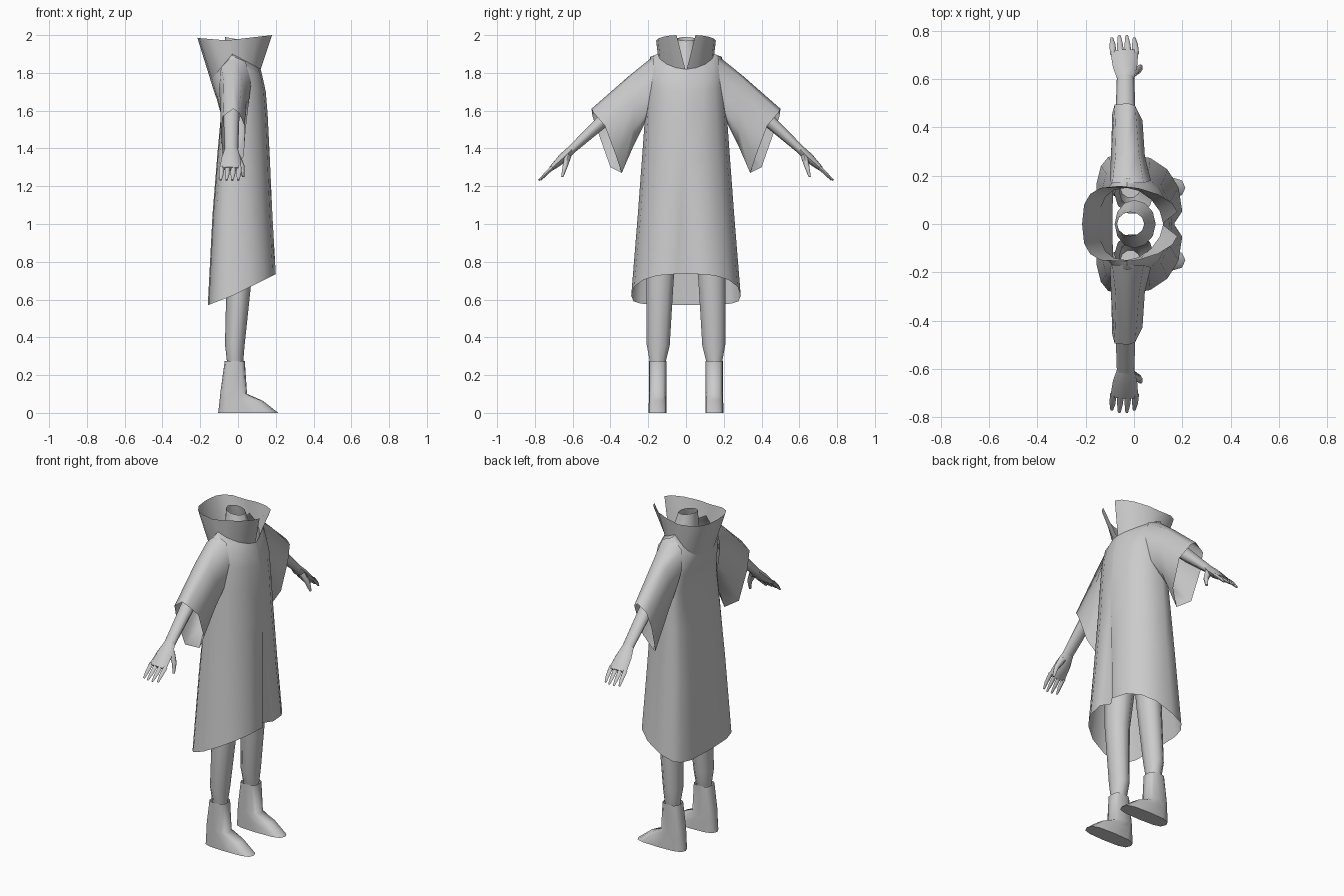
import bpy, math
from mathutils import Vector

cube = bpy.data.objects.get("Cube")
if cube:
    bpy.data.objects.remove(cube, do_unlink=True)

grey = bpy.data.materials.new("plain grey")
grey.use_nodes = True
GREY = (0.6, 0.6, 0.6, 1)
grey.diffuse_color = GREY
grey.node_tree.nodes["Principled BSDF"].inputs["Base Color"].default_value = GREY


def loft(name, rings, closed=True, end_cap=False, angle=60):
    """Skin a list of equal point rings, mirrored across the y = 0 plane."""
    n = len(rings[0])
    faces = []
    for r in range(len(rings) - 1):
        for i in range(n if closed else n - 1):
            j = (i + 1) % n
            faces.append((r * n + i, r * n + j, r * n + n + j, r * n + n + i))
    if end_cap:
        faces.append(tuple(range((len(rings) - 1) * n, len(rings) * n)))
    mesh = bpy.data.meshes.new(name)
    mesh.from_pydata([tuple(p) for ring in rings for p in ring], [], faces)
    mesh.materials.append(grey)
    obj = bpy.data.objects.new(name, mesh)
    bpy.context.collection.objects.link(obj)
    mirror = obj.modifiers.new("Mirror", "MIRROR")
    mirror.use_axis = (False, True, False)
    mirror.merge_threshold = 0.002
    bpy.context.view_layer.objects.active = obj
    for other in bpy.context.selected_objects:
        other.select_set(False)
    obj.select_set(True)
    bpy.ops.object.shade_smooth_by_angle(angle=math.radians(angle))
    return obj


def spow(v, p):
    return math.copysign(abs(v) ** p, v)


def half_ring(front, side, back, gap=0.004, fold=0, pf=0.9, pb=0.55, steps=8):
    """Half cross-section from front centre to back centre.
    front and back are (x, z); side is (x, y, z). The first point is a pleat
    pushed in by fold, and the front edge starts at y = gap."""
    pts = [(front[0] - fold, 0, front[1])]
    for i in range(steps + 1):
        t = math.pi * i / steps
        at_front = i < steps / 2
        p = pf if at_front else pb
        w, s = abs(math.cos(t)) ** p, abs(math.sin(t)) ** p
        end = front if at_front else back
        g = gap if at_front else 0
        y = 0 if i == steps else g + (side[1] - g) * s
        pts.append((side[0] + (end[0] - side[0]) * w, y,
                    side[2] + (end[1] - side[2]) * w))
    return pts


def tube(name, stations, sides=8, end_cap=True):
    """Tube through (centre, x radius, cross radius) stations."""
    mids = [Vector(s[0]) for s in stations]
    rings = []
    for k, (c, a, b) in enumerate(stations):
        d = (mids[min(k + 1, len(mids) - 1)] - mids[max(k - 1, 0)]).normalized()
        u = Vector((1, 0, 0))
        u = (u - d * u.dot(d)).normalized()
        v = d.cross(u)
        rings.append([mids[k] + u * a * math.cos(2 * math.pi * i / sides)
                      + v * b * math.sin(2 * math.pi * i / sides) for i in range(sides)])
    return loft(name, rings, True, end_cap)


# Robe body: flat back, tilted hem, front pleat, sloping shoulders
neckline = half_ring((0.12, 1.82), (-0.03, 0.15, 1.9), (-0.145, 1.76), pf=1.15, pb=0.8)
robe = [
    half_ring((0.2, 0.735), (-0.03, 0.29, 0.62), (-0.16, 0.57), 0.052, 0.035),
    half_ring((0.182, 1.05), (-0.02, 0.255, 1.05), (-0.135, 1.05), 0.027, 0.018),
    half_ring((0.168, 1.36), (-0.02, 0.232, 1.36), (-0.11, 1.36)),
    half_ring((0.157, 1.58), (-0.02, 0.217, 1.57), (-0.09, 1.58)),
    half_ring((0.147, 1.7), (-0.02, 0.207, 1.75), (-0.112, 1.66), pb=0.65),
    half_ring((0.132, 1.77), (-0.03, 0.19, 1.885), (-0.13, 1.71), pb=0.7),
    neckline,
]
loft("robe_body", robe, closed=False, angle=75)

# Flared collar, open in a V at the front
collar_top = half_ring((0.18, 2.0), (-0.06, 0.158, 1.972), (-0.215, 1.985), 0.05,
                       pf=1.15, pb=0.7)
loft("collar", [neckline[1:], collar_top[1:]], closed=False)

# Wide sleeves: shoulder, upper arm and drooping cuff; rings run from the top via the front
sleeve = [
    [(-0.03, 0.17, 1.89), (0.04, 0.17, 1.86), (0.07, 0.18, 1.75),
     (0.05, 0.205, 1.6), (-0.03, 0.215, 1.54), (-0.075, 0.2, 1.6),
     (-0.1, 0.18, 1.72), (-0.09, 0.17, 1.83)],
    [(-0.03, 0.3, 1.785), (0.02, 0.3, 1.765), (0.045, 0.28, 1.66),
     (0.04, 0.28, 1.5), (-0.02, 0.275, 1.42), (-0.08, 0.28, 1.5),
     (-0.095, 0.29, 1.65), (-0.075, 0.3, 1.76)],
    [(-0.025, 0.5, 1.61), (0.005, 0.49, 1.59), (0.035, 0.43, 1.52),
     (0.03, 0.37, 1.36), (-0.02, 0.34, 1.27), (-0.075, 0.4, 1.3),
     (-0.09, 0.46, 1.47), (-0.08, 0.495, 1.57)],
]
loft("sleeve", sleeve, angle=75)

# Neck opening into the chest
loft("neck", [half_ring((0.09, 1.82), (0, 0.1, 1.82), (-0.08, 1.82), 0, pf=1, pb=1, steps=6),
              half_ring((0.06, 1.91), (-0.005, 0.068, 1.91), (-0.07, 1.91), 0, pf=1, pb=1, steps=6),
              half_ring((0.042, 1.97), (-0.015, 0.05, 1.98), (-0.07, 1.99), 0, pf=1, pb=1, steps=6)],
     closed=False)

# Arms and palms
tube("arm", [((-0.03, 0.25, 1.73), 0.045, 0.045), ((-0.035, 0.43, 1.555), 0.042, 0.036),
             ((-0.035, 0.61, 1.39), 0.036, 0.022)])
tube("palm", [((-0.035, 0.605, 1.395), 0.036, 0.022), ((-0.037, 0.65, 1.35), 0.05, 0.026),
              ((-0.04, 0.715, 1.292), 0.058, 0.013)])

# Fingers fan out slightly; the thumb hangs forward
for i, label in enumerate(("little", "ring", "middle", "index")):
    x = -0.086 + 0.031 * i
    reach = 0.78 if label in ("ring", "middle") else 0.77
    tube(label + "_finger", [((x, 0.705, 1.3), 0.014, 0.012),
                             ((x - 0.003, 0.745, 1.262), 0.012, 0.01),
                             ((x - 0.006, reach, 1.232), 0.006, 0.005)], 6)
tube("thumb", [((-0.01, 0.625, 1.36), 0.022, 0.02), ((0.02, 0.64, 1.305), 0.015, 0.015),
               ((0.028, 0.655, 1.25), 0.007, 0.007)], 6)

# Legs, open at the top inside the robe
tube("leg", [((0, 0.125, 0.92), 0.082, 0.085), ((0.005, 0.137, 0.7), 0.066, 0.075),
             ((-0.017, 0.147, 0.36), 0.052, 0.064), ((-0.015, 0.15, 0.26), 0.042, 0.042)], 10)


# Boots: upright shaft running into a long wedge toe
def boot_ring(heel, toe, z_heel, z_toe, half_width):
    pts = []
    for i in range(12):
        t = 2 * math.pi * i / 12
        c, s = spow(math.cos(t), 0.65), spow(math.sin(t), 0.65)
        f = (c + 1) / 2
        pts.append((heel + (toe - heel) * f, 0.15 + half_width * s,
                    z_heel + (z_toe - z_heel) * f))
    return pts


loft("boot", [boot_ring(-0.07, 0.036, 0.275, 0.275, 0.047),
              boot_ring(-0.092, 0.048, 0.12, 0.1, 0.046),
              boot_ring(-0.097, 0.13, 0.07, 0.065, 0.047),
              boot_ring(-0.105, 0.213, 0, 0, 0.048)],
     end_cap=True, angle=70)
